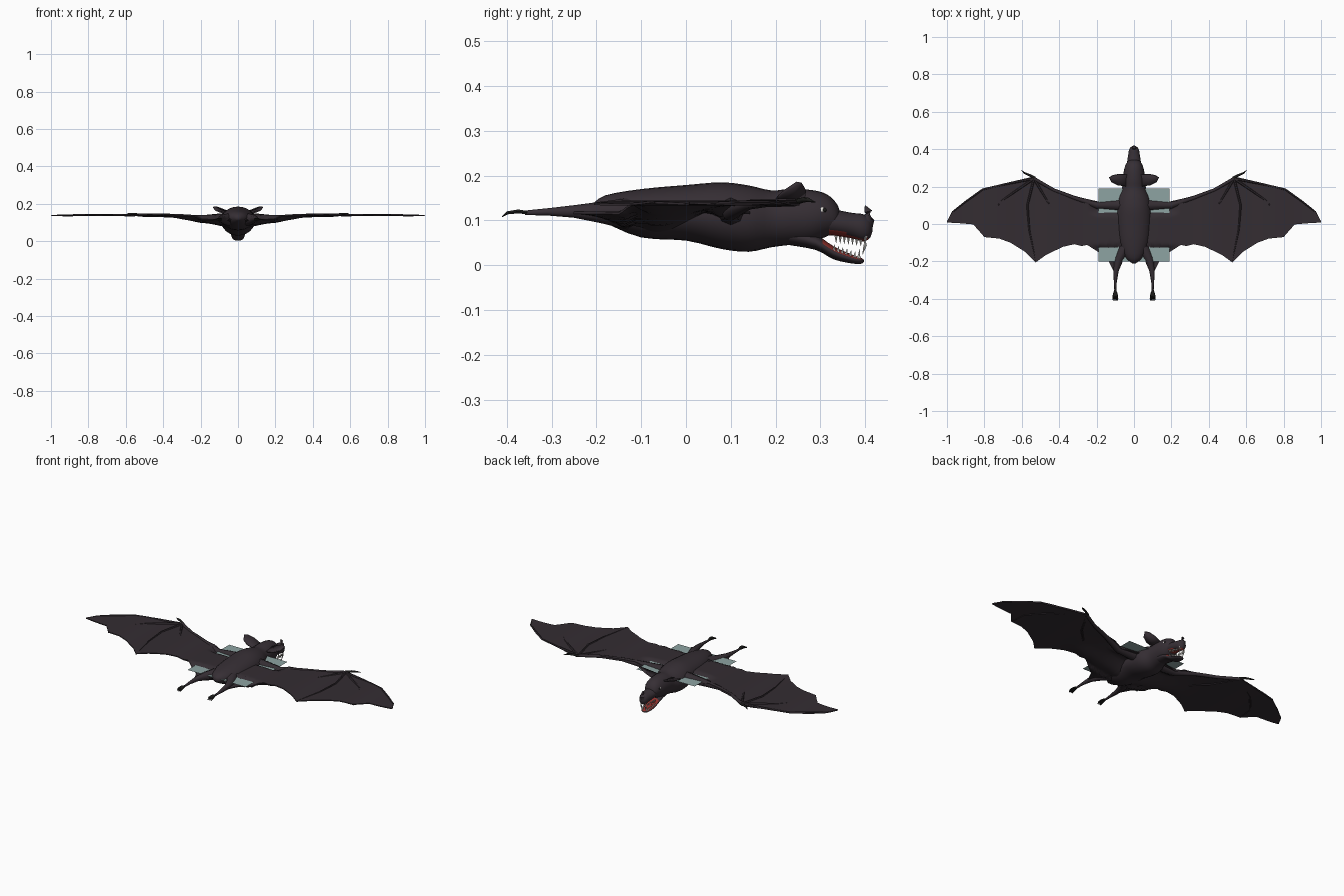
import bpy, bmesh, math
from mathutils import Vector

cube = bpy.data.objects.get("Cube")
if cube:
    bpy.data.objects.remove(cube)


def material(name, rgb):
    m = bpy.data.materials.new(name)
    m.use_nodes = True
    m.diffuse_color = (*rgb, 1)
    m.node_tree.nodes["Principled BSDF"].inputs["Base Color"].default_value = (*rgb, 1)
    return m


FUR = material("dark plum fur", (0.037, 0.028, 0.035))
SKIN = material("dark wing skin", (0.034, 0.026, 0.032))
CLAW = material("black claw", (0.012, 0.012, 0.011))
TEAL = material("grey teal", (0.27, 0.37, 0.36))
RED = material("mouth red", (0.28, 0.03, 0.025))
WHITE = material("tooth white", (0.75, 0.73, 0.68))


def finish(name, bm, mats, mirror=False, angle=50, rule=None):
    bmesh.ops.recalc_face_normals(bm, faces=bm.faces)
    if rule:
        for f in bm.faces:
            f.material_index = rule(f)
    me = bpy.data.meshes.new(name)
    bm.to_mesh(me)
    bm.free()
    me.shade_smooth()
    me.set_sharp_from_angle(angle=math.radians(angle))
    ob = bpy.data.objects.new(name, me)
    bpy.context.scene.collection.objects.link(ob)
    for m in mats:
        me.materials.append(m)
    if mirror:
        ob.modifiers.new("mirror", "MIRROR").use_clip = False
    return ob


def skin_rings(bm, rings):
    """Bridge equal rings of points and cap both ends."""
    rows = [[bm.verts.new(p) for p in r] for r in rings]
    n = len(rows[0])
    for a, b in zip(rows, rows[1:]):
        for i in range(n):
            bm.faces.new((a[i], a[(i + 1) % n], b[(i + 1) % n], b[i]))
    bm.faces.new(rows[0])
    bm.faces.new(rows[-1])


def resample(st, k):
    """Catmull-Rom through the stations."""
    st = [Vector(s) for s in st]
    out = []
    for i in range(len(st) - 1):
        a, b, c, d = st[max(i - 1, 0)], st[i], st[i + 1], st[min(i + 2, len(st) - 1)]
        for j in range(k):
            t = j / k
            out.append(b + t * 0.5 * ((c - a) + t * ((2 * a - 5 * b + 4 * c - d)
                                                     + t * (3 * (b - c) + d - a))))
    return out + [st[-1]]


def loft(name, stations, mats, sides=20, rule=None):
    """Oval sections along y, each given as y, half width, bottom, top."""
    bm = bmesh.new()
    rings = []
    for y, w, lo, hi in resample(stations, 3):
        ring = [2 * math.pi * i / sides for i in range(sides)]
        rings.append([(w * math.cos(a), y, (lo + hi) / 2 + (hi - lo) / 2 * math.sin(a)) for a in ring])
    skin_rings(bm, rings)
    return finish(name, bm, mats, rule=rule)


def tube(bm, pts, radii, sides=8):
    pts = [Vector(p) for p in pts]
    rings = []
    for i, p in enumerate(pts):
        d = (pts[min(i + 1, len(pts) - 1)] - pts[max(i - 1, 0)]).normalized()
        q = d.to_track_quat("Z", "Y")
        rings.append([p + q @ Vector((math.cos(a), math.sin(a), 0)) * radii[i]
                      for a in (2 * math.pi * j / sides for j in range(sides))])
    skin_rings(bm, rings)


def interp(table, x):
    for (x0, v0), (x1, v1) in zip(table, table[1:]):
        if x <= x1:
            return v0 + (v1 - v0) * max(0, (x - x0) / (x1 - x0))
    return table[-1][1]


# Body and cranium
loft("body", [(-.21, .01, .115, .135), (-.18, .045, .095, .156), (-.1, .08, .062, .17),
              (0, .09, .055, .179), (.08, .092, .036, .185), (.14, .085, .03, .178),
              (.19, .065, .04, .167), (.23, .06, .045, .17), (.28, .055, .05, .168),
              (.315, .045, .065, .158), (.338, .03, .075, .135), (.345, .005, .1, .11)], [FUR], 24)

# Upper and lower jaws with red inner faces
loft("snout", [(.27, .04, .07, .14), (.33, .037, .066, .125), (.37, .031, .06, .117),
               (.395, .027, .053, .114), (.41, .018, .06, .104), (.416, .004, .075, .09)], [FUR, RED],
     rule=lambda f: int(f.normal.z < -.75 and f.calc_center_median().y > .31))
loft("lower_jaw", [(.23, .04, .045, .09), (.29, .04, .034, .068), (.33, .035, .013, .042),
                   (.37, .028, .004, .024), (.39, .018, .003, .017), (.397, .004, .007, .012)], [FUR, RED],
     rule=lambda f: int(f.normal.z > .6 and f.calc_center_median().y > .3))

# Upright nose leaf
bm = bmesh.new()
tube(bm, [(0, .398, .09), (0, .406, .105), (0, .407, .12), (0, .4, .133)], [.02, .015, .009, .001])
finish("nose_leaf", bm, [FUR])

# Teeth: small rows and four fangs
bm = bmesh.new()
for i in range(7):
    t = i / 6
    x, y = .032 - .012 * t, .335 + .055 * t
    tube(bm, [(x, y, .066 - .009 * t), (x, y, .05 - .007 * t)], [.004, .0005], 6)
    tube(bm, [(x - .004, y - .005, .032 - .017 * t), (x - .004, y - .003, .046 - .019 * t)], [.004, .0005], 6)
tube(bm, [(.014, .4, .066), (.014, .4, .045), (.013, .394, .024)], [.006, .004, .0005], 6)
tube(bm, [(.012, .385, .012), (.012, .388, .036)], [.005, .0005], 6)
finish("teeth", bm, [WHITE], True)

# Eyes with dark pupils
for name, mat, r, c in (("eyes", WHITE, .011, (.038, .302, .122)),
                        ("pupils", CLAW, .005, (.044, .309, .123))):
    bm = bmesh.new()
    bmesh.ops.create_uvsphere(bm, u_segments=12, v_segments=8, radius=r)
    bmesh.ops.translate(bm, verts=bm.verts, vec=c)
    finish(name, bm, [mat], True)

# Cupped ears
bm = bmesh.new()
rim = [(.035, .265, .145), (.08, .268, .166), (.112, .262, .178), (.134, .25, .18),
       (.122, .224, .163), (.088, .207, .15), (.035, .2, .14)]
hub = bm.verts.new((.08, .238, .147))
vs = [bm.verts.new(p) for p in rim]
for a, b in zip(vs, vs[1:] + vs[:1]):
    bm.faces.new((hub, a, b))
ear = finish("ears", bm, [FUR], True)
ear.modifiers.new("thickness", "SOLIDIFY").thickness = .008

# Wings: upper and lower skins over a scalloped outline
FRONT = [(.03, .15), (.1, .14), (.19, .12), (.3, .145), (.43, .19), (.54, .253), (.66, .225), (.81, .19),
         (.9, .125), (.97, .07), (1, .015)]
BACK = [(.03, -.18), (.065, -.205), (.09, -.26), (.11, -.25), (.14, -.19), (.19, -.15), (.25, -.112),
        (.28, -.118), (.32, -.108), (.38, -.122), (.47, -.165), (.525, -.205), (.58, -.15), (.66, -.1),
        (.72, -.078), (.8, -.07), (.83, -.035), (.86, -.002), (.93, .004), (1, .008)]


def wing_top(x, y):
    z = .141 + .003 * math.sin(x * 19) * min(1, x * 3)
    near = min(1, max(0, (.24 - x) / .05))
    dip = min(1, max(0, (y - .045) / .03)) + min(1, max(0, (-.115 - y) / .02))
    return z - .022 * near * dip


def wing_low(x, y, v):
    root = max(0, (.46 - x) / .38) ** 1.4
    return wing_top(x, y) - .005 - .058 * root * math.exp(-((y + .06) / .1) ** 2) * (1 - abs(2 * v - 1) ** 6)


bm = bmesh.new()
xs = sorted({p[0] for p in FRONT + BACK} | {.03 + .97 * i / 50 for i in range(50)})
rows, N = [], 24
for x in xs:
    f, b = interp(FRONT, x), interp(BACK, x)
    ys = [(f + (b - f) * j / N, j / N) for j in range(N + 1)]
    rows.append([(x, y, wing_top(x, y)) for y, v in ys] + [(x, y, wing_low(x, y, v)) for y, v in reversed(ys)])
skin_rings(bm, rows)
finish("wings", bm, [SKIN], True, 40)

# Arm and finger bones, with the thumb claw
bm = bmesh.new()
wrist = (.535, .243, .14)
tube(bm, [(.06, .1, .12), (.2, .1, .118), (.32, .14, .135), (.43, .182, .139), wrist],
     [.032, .02, .011, .009, .009])
for path in ([(.66, .219, .14), (.81, .184, .14), (.9, .12, .14), (.97, .065, .138), (.995, .013, .138)],
             [(.7, .13, .14), (.79, .03, .139), (.8, -.068, .138)],
             [(.57, .1, .139), (.56, -.03, .138), (.525, -.2, .137)],
             [(.45, .1, .139), (.33, -.02, .136), (.27, -.11, .132)]):
    pts = [wrist] + path
    tube(bm, pts, [.007 - .004 * i / (len(pts) - 1) for i in range(len(pts))], 6)
finish("wing_bones", bm, [SKIN], True)
bm = bmesh.new()
tube(bm, [(.53, .246, .141), (.56, .262, .146), (.585, .272, .146), (.602, .288, .141)], [.007, .006, .005, .001])
finish("thumb_claws", bm, [CLAW], True)

# Legs and clawed feet
bm = bmesh.new()
tube(bm, [(.05, -.13, .115), (.082, -.19, .118), (.096, -.25, .12), (.1, -.31, .119), (.1, -.36, .117)],
     [.035, .024, .014, .008, .005])
finish("legs", bm, [FUR], True)
bm = bmesh.new()
for i in range(5):
    s = (i - 2) / 2
    tube(bm, [(.1, -.35, .117), (.1 + .008 * s, -.375, .12), (.1 + .012 * s, -.398, .117),
              (.1 + .011 * s, -.411, .108)], [.004, .005, .004, .001], 6)
finish("feet", bm, [CLAW], True)

# Flat square sheet crossing the wings
bm = bmesh.new()
bm.faces.new([bm.verts.new(p) for p in ((-.19, -.2, .13), (.19, -.2, .13), (.19, .19, .13), (-.19, .19, .13))])
finish("flat_sheet", bm, [TEAL])
